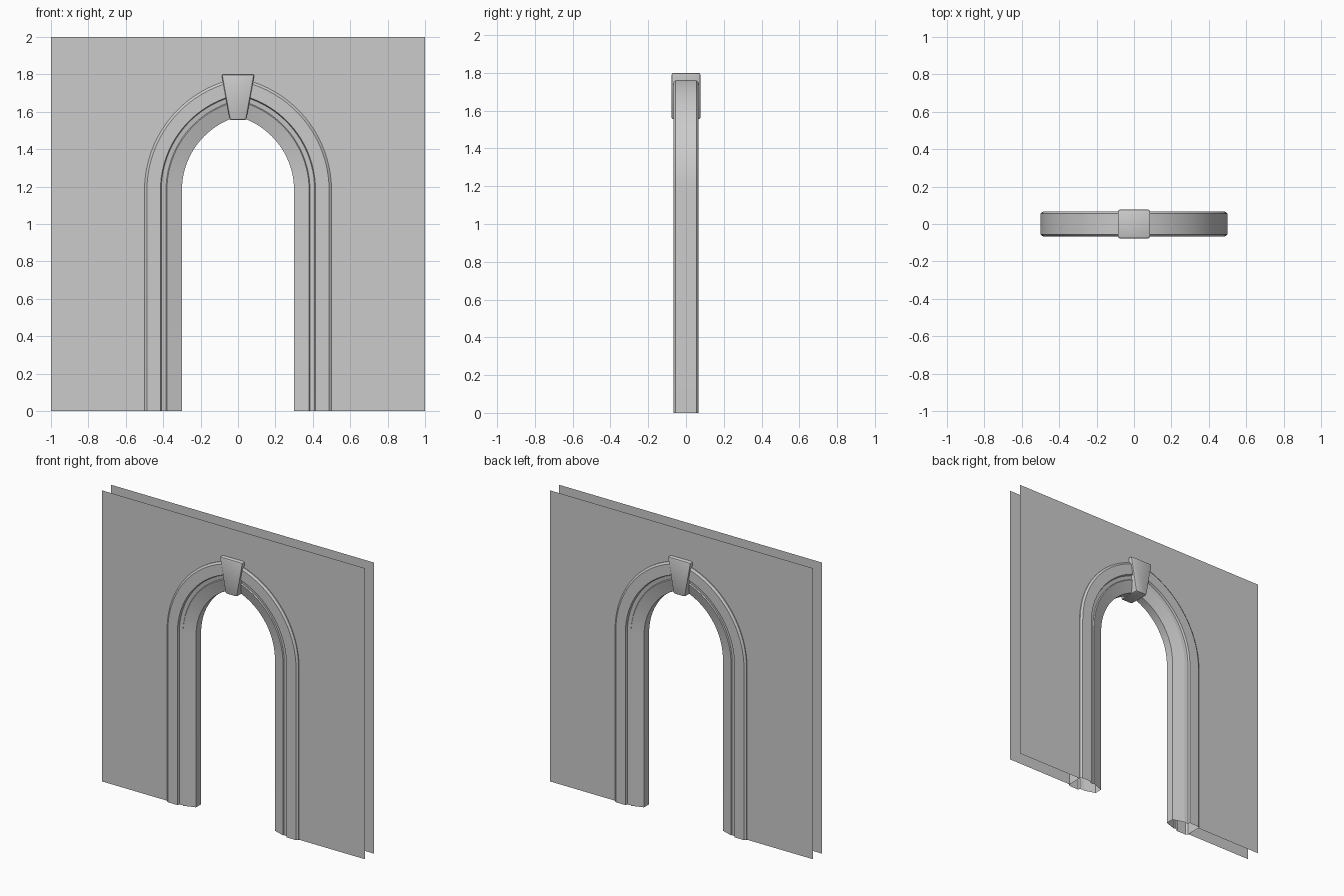
import bpy, bmesh
from math import cos, acos

if "Cube" in bpy.data.objects:
    bpy.data.objects.remove(bpy.data.objects["Cube"])

SPRING, C, SEG = 1.18, 0.11, 20   # spring height, arc centre offset, segments per side


def half_path(r):
    """Right half of a pointed arch whose leg stands at x = r."""
    rad = r + C
    end = acos(C / rad)
    pts = [(r, 0.0)]
    for i in range(SEG + 1):
        a = end * i / SEG
        x = rad * cos(a) - C
        pts.append((x if i < SEG else 0.0, SPRING + (rad**2 - (x + C)**2) ** 0.5 if i else SPRING))
    return pts


def full_path(r):
    h = half_path(r)
    return h + [(-x, z) for x, z in reversed(h[:-1])]


def finish(name, bm, smooth=True):
    me = bpy.data.meshes.new(name)
    bm.to_mesh(me)
    bm.free()
    ob = bpy.data.objects.new(name, me)
    bpy.context.collection.objects.link(ob)
    if smooth:
        bpy.context.view_layer.objects.active = ob
        ob.select_set(True)
        bpy.ops.object.shade_smooth_by_angle(angle=0.4)
        ob.select_set(False)
    return ob


# Moulded arch frame: closed profile (radius, y) swept along the path, open at the floor
side = [(0.30, 0.028), (0.38, 0.054), (0.385, 0.048), (0.41, 0.052),
        (0.415, 0.066), (0.487, 0.066), (0.50, 0.056)]
profile = [(r, -y) for r, y in side] + [(r, y) for r, y in reversed(side)]
bm = bmesh.new()
rails = [[bm.verts.new((x, y, z)) for x, z in full_path(r)] for r, y in profile]
for k, a in enumerate(rails):
    b = rails[(k + 1) % len(rails)]
    for i in range(len(a) - 1):
        bm.faces.new((a[i], a[i + 1], b[i + 1], b[i]))
bmesh.ops.recalc_face_normals(bm, faces=bm.faces)
finish("arch_frame", bm)

# Thin wall sheets on the front and back, cut around the arch
outline = full_path(0.5) + [(-1, 0), (-1, 2), (1, 2), (1, 0)]
for name, y in (("wall_front", -0.05), ("wall_back", 0.05)):
    bm = bmesh.new()
    f = bm.faces.new([bm.verts.new((x, y, z)) for x, z in outline])
    f.normal_update()
    if f.normal.y * y < 0:
        f.normal_flip()
    finish(name, bm, smooth=False)

# Tapered keystone with bevelled edges
bm = bmesh.new()
bmesh.ops.create_cube(bm, size=1)
for v in bm.verts:
    top = v.co.z > 0
    v.co.x *= 0.176 if top else 0.088
    v.co.y *= 0.154
    v.co.z = 1.80 if top else 1.555
bmesh.ops.bevel(bm, geom=bm.edges[:], offset=0.011, segments=2, profile=0.5, affect='EDGES')
finish("keystone", bm)
